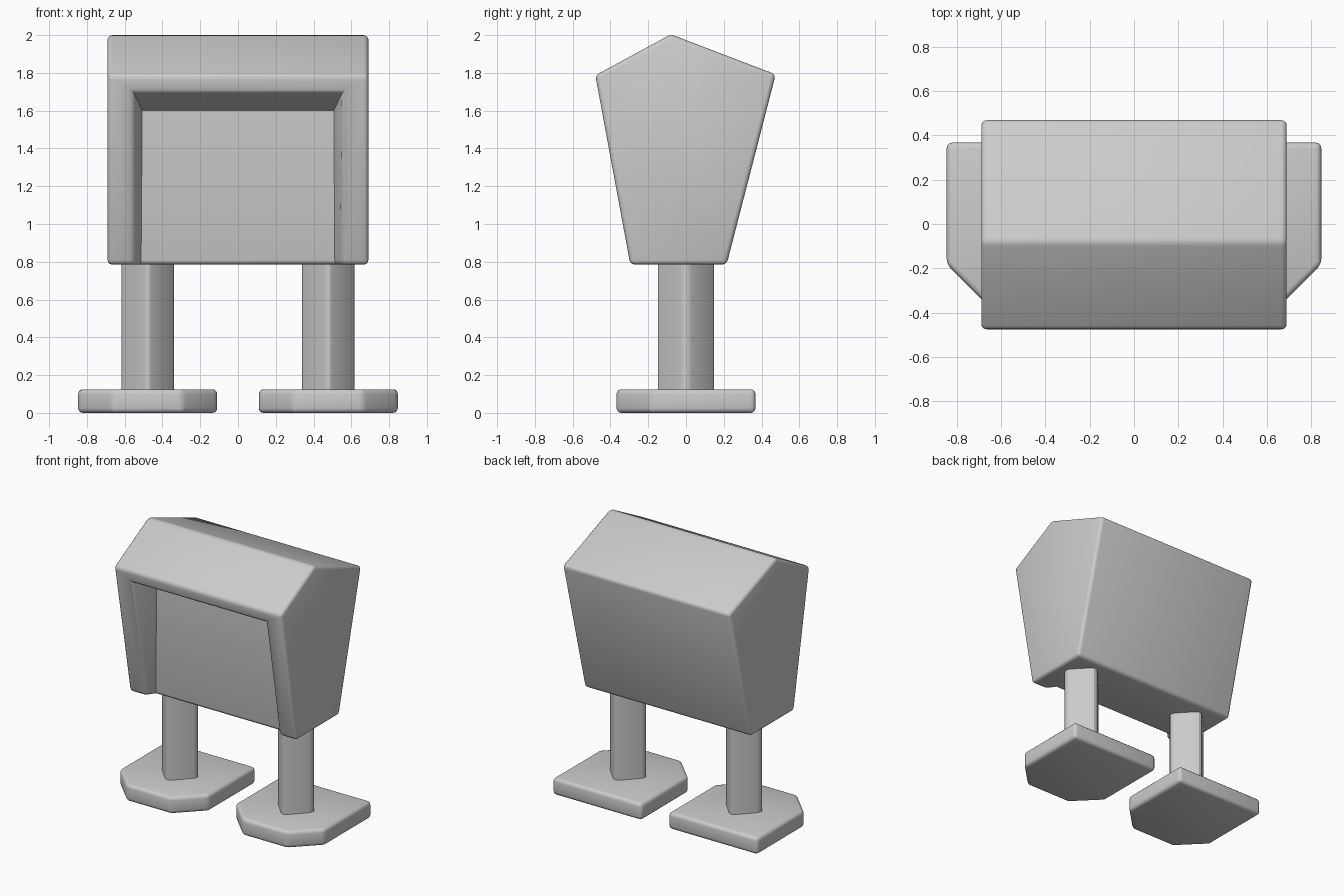
import bpy, bmesh, math

if "Cube" in bpy.data.objects:
    bpy.data.objects.remove(bpy.data.objects["Cube"])


def finish(name, bm):
    me = bpy.data.meshes.new(name)
    bm.to_mesh(me)
    bm.free()
    ob = bpy.data.objects.new(name, me)
    bpy.context.collection.objects.link(ob)
    bpy.ops.object.select_all(action='DESELECT')
    ob.select_set(True)
    bpy.context.view_layer.objects.active = ob
    bpy.ops.object.shade_smooth_by_angle(angle=math.radians(30))
    return ob


def round_edges(bm, edges, width):
    bmesh.ops.bevel(bm, geom=edges, offset=width, segments=3, profile=0.5,
                    affect='EDGES', clamp_overlap=True)


def prism(outline, z0, z1):
    # Upright solid from a plan outline
    bm = bmesh.new()
    face = bm.faces.new([bm.verts.new((x, y, z0)) for x, y in outline])
    top = bmesh.ops.extrude_face_region(bm, geom=[face])['geom']
    for v in top:
        if isinstance(v, bmesh.types.BMVert):
            v.co.z = z1
    bmesh.ops.recalc_face_normals(bm, faces=bm.faces)
    return bm


# Cabinet: five-sided profile with a tapered front recess open at the bottom
W = 0.69
half = {
    'front_low': (W, -0.295, 0.785), 'back_low': (W, 0.215, 0.785),
    'back_high': (W, 0.475, 1.792), 'ridge': (W, -0.08, 2.004),
    'front_high': (W, -0.48, 1.787),
    'lip_low': (0.555, -0.295, 0.785), 'lip_high': (0.555, -0.464, 1.70),
    'in_low': (0.513, -0.235, 0.785), 'in_high': (0.507, -0.235, 1.60),
}
bm = bmesh.new()
R = {k: bm.verts.new(p) for k, p in half.items()}
L = {k: bm.verts.new((-p[0], p[1], p[2])) for k, p in half.items()}
for S in (R, L):
    for ring in (('front_low', 'back_low', 'back_high', 'ridge', 'front_high'),
                 ('lip_low', 'lip_high', 'in_high', 'in_low')):
        bm.faces.new([S[k] for k in ring])
for strip in (('back_low', 'back_high'), ('back_high', 'ridge'),
              ('ridge', 'front_high'), ('lip_high', 'in_high'),
              ('in_high', 'in_low'),
              ('lip_low', 'lip_high', 'front_high', 'front_low'),
              ('back_low', 'front_low', 'lip_low', 'in_low')):
    # the two long strips wrap around the recess as U-shaped faces
    if strip[0] == 'lip_low':
        order = ('front_low', 'front_high')
        inner = ('lip_high', 'lip_low')
        bm.faces.new([R[k] for k in order] + [L[k] for k in order[::-1]]
                     + [L[k] for k in inner[::-1]] + [R[k] for k in inner])
    else:
        bm.faces.new([R[k] for k in strip] + [L[k] for k in strip[::-1]])
bmesh.ops.recalc_face_normals(bm, faces=bm.faces)
round_edges(bm, [e for e in bm.edges if e.is_convex], 0.024)
finish('cabinet', bm)

# Legs and feet, one pair per side
for side, cx in (('left', -0.478), ('right', 0.478)):
    # Leg: square post turned 45 degrees with rounded corners
    a, b = 0.157, 0.167
    bm = prism([(cx + a, 0), (cx, b), (cx - a, 0), (cx, -b)], 0.1, 0.82)
    round_edges(bm, [e for e in bm.edges
                     if abs(e.verts[0].co.z - e.verts[1].co.z) > 0.1], 0.04)
    finish(side + '_leg', bm)

    # Foot: square plate with the two front corners cut off
    h, c = 0.368, 0.185
    bm = prism([(cx - h + c, -h), (cx + h - c, -h), (cx + h, -h + c),
                (cx + h, h), (cx - h, h), (cx - h, -h + c)], 0.0, 0.125)
    round_edges(bm, bm.edges[:], 0.025)
    finish(side + '_foot', bm)
